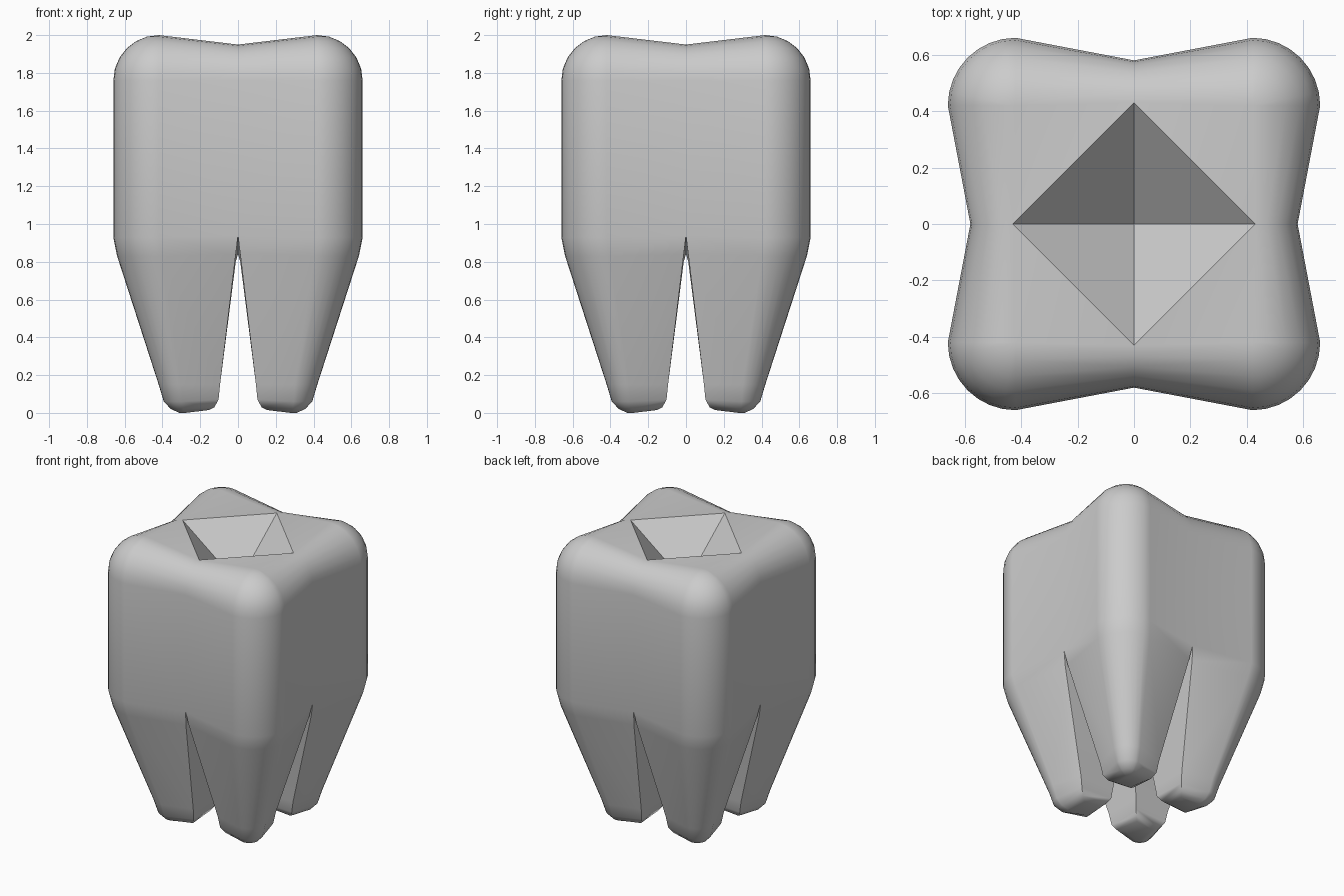
import bpy, bmesh, math

if "Cube" in bpy.data.objects:
    bpy.data.objects.remove(bpy.data.objects["Cube"])

SEG = 8  # steps round the outer corner of each quarter

# Quarter sections, top to bottom:
# (side z, corner z, inner z, inner offset, side reach, corner centre, corner radius)
levels = []
for k in range(7):  # rounded shoulder of the crown
    t = math.radians(90 - 15 * k)
    levels.append((1.76 + .19 * math.sin(t), 1.76 + .24 * math.sin(t), 0,
                   0, .43 + .15 * math.cos(t), .42, .24 * math.cos(t)))
crotch = len(levels)
levels += [
    (.94, .93, .84, 0, .58, .42, .24),          # where the roots split
    (.84, .83, .80, .012, .56, .406, .234),
    (.15, .15, .15, .095, .36, .30, .12),       # root
    (.07, .06, .08, .103, .345, .295, .098),    # rounded root tip
    (.03, .02, .045, .125, .32, .29, .065),
    (.015, .0, .03, .155, .28, .28, .03),
]

bm = bmesh.new()
rings, inners = [], []
for zs, zc, zi, i, e, c, r in levels:
    ring = [bm.verts.new((e, i, zs))]
    for s in range(SEG + 1):
        a = math.pi / 2 * s / SEG
        ring.append(bm.verts.new((c + r * math.cos(a), c + r * math.sin(a), zc)))
    ring.append(bm.verts.new((i, e, zs)))
    rings.append(ring)
    inners.append(bm.verts.new((i, i, zi)) if len(rings) > crotch else None)

# Outer skin and the inner faces of the root
for n in range(len(rings) - 1):
    up, lo = rings[n], rings[n + 1]
    if inners[n]:
        up, lo = [inners[n]] + up + [inners[n]], [inners[n + 1]] + lo + [inners[n + 1]]
    for k in range(len(up) - 1):
        bm.faces.new((up[k], lo[k], lo[k + 1], up[k + 1]))

# Chewing surface: cusp triangle and central pit; then the root tip
top = rings[0]
pit = bm.verts.new((0, 0, 1.62))
cusp = top[SEG // 2 + 1]
bmesh.ops.pointmerge(bm, verts=top[1:-1], merge_co=(.42, .42, 2.0))
cusp = min((v for v in bm.verts), key=lambda v: (v.co.x - .42) ** 2 + (v.co.y - .42) ** 2 + (v.co.z - 2) ** 2)
bm.faces.new((top[0], cusp, top[-1]))
bm.faces.new((top[0], top[-1], pit))
bm.faces.new([inners[-1]] + rings[-1][::-1])

bmesh.ops.remove_doubles(bm, verts=bm.verts, dist=1e-4)
bmesh.ops.recalc_face_normals(bm, faces=bm.faces)
mesh = bpy.data.meshes.new("molar_tooth")
bm.to_mesh(mesh)
bm.free()

tooth = bpy.data.objects.new("molar_tooth", mesh)
bpy.context.collection.objects.link(tooth)

# Mirror the quarter into four roots and cusps
mirror = tooth.modifiers.new("four_quarters", 'MIRROR')
mirror.use_axis = (True, True, False)
mirror.merge_threshold = .001
bpy.context.view_layer.objects.active = tooth
tooth.select_set(True)
bpy.ops.object.modifier_apply(modifier=mirror.name)

# The normals face outwards on the closed mesh
bm = bmesh.new()
bm.from_mesh(mesh)
bmesh.ops.recalc_face_normals(bm, faces=bm.faces)
bm.to_mesh(mesh)
bm.free()
bpy.ops.object.shade_smooth_by_angle(angle=math.radians(35))
